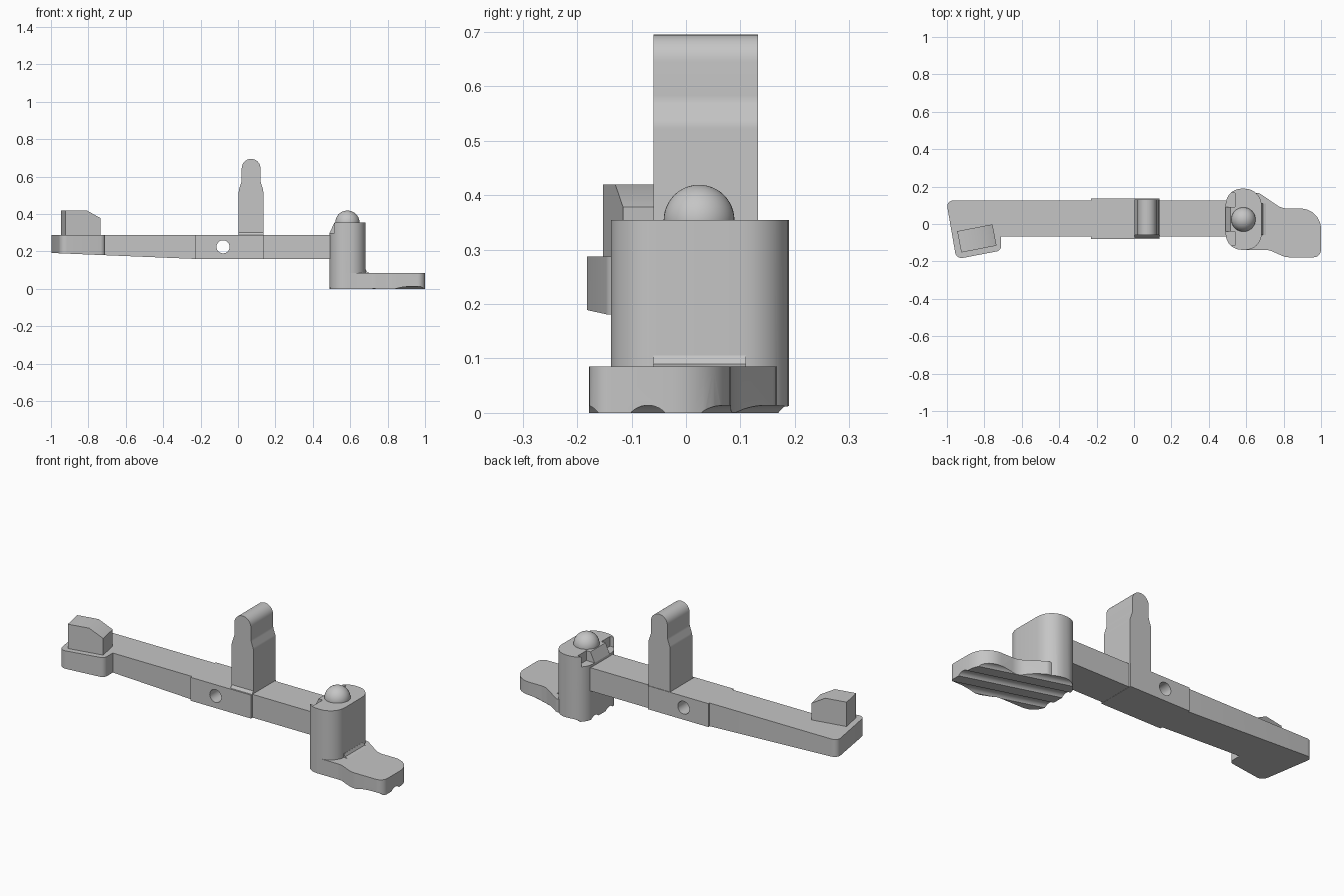
import bpy
import bmesh
from math import radians, tan, sin
from mathutils import Vector, Matrix

cube = bpy.data.objects.get("Cube")
if cube:
    bpy.data.objects.remove(cube, do_unlink=True)

grey = bpy.data.materials.new("plain grey")
grey.use_nodes = True
colour = (0.56, 0.56, 0.56, 1)
grey.diffuse_color = colour
grey.node_tree.nodes["Principled BSDF"].inputs["Base Color"].default_value = colour


def outline(corners):
    """Turn (a, b, radius) corners into a polygon with rounded corners."""
    pts = []
    for i, (a, b, r) in enumerate(corners):
        p = Vector((a, b))
        if r == 0:
            pts.append(p)
            continue
        u = (Vector(corners[i - 1][:2]) - p).normalized()
        v = (Vector(corners[(i + 1) % len(corners)][:2]) - p).normalized()
        half = u.angle(v) / 2
        centre = p + (u + v).normalized() * r / sin(half)
        start, end = [(p + w * r / tan(half) - centre).normalized() for w in (u, v)]
        sweep = start.angle(end)
        for k in range(9):
            t = k / 8 * sweep
            pts.append(centre + (start * sin(sweep - t) + end * sin(t)) * r / sin(sweep))
    return pts


def add_mesh(name, bm):
    bmesh.ops.recalc_face_normals(bm, faces=bm.faces)
    mesh = bpy.data.meshes.new(name)
    bm.to_mesh(mesh)
    bm.free()
    mesh.materials.append(grey)
    ob = bpy.data.objects.new(name, mesh)
    bpy.context.collection.objects.link(ob)
    return ob


def prism(name, corners, lo, hi, axis="z"):
    """Extrude a plan outline along z, or a front outline along y."""
    bm = bmesh.new()
    place = (lambda p: (p.x, p.y, lo)) if axis == "z" else (lambda p: (p.x, lo, p.y))
    face = bm.faces.new([bm.verts.new(place(p)) for p in outline(corners)])
    new = bmesh.ops.extrude_face_region(bm, geom=[face])["geom"]
    shift = Vector((0, 0, hi - lo)) if axis == "z" else Vector((0, hi - lo, 0))
    for v in new:
        if isinstance(v, bmesh.types.BMVert):
            v.co += shift
    return add_mesh(name, bm)


def box(name, x0, x1, y0, y1, z0, z1):
    return prism(name, [(x0, y0, 0), (x1, y0, 0), (x1, y1, 0), (x0, y1, 0)], z0, z1)


def cylinder(name, radius, length, matrix):
    bm = bmesh.new()
    bmesh.ops.create_cone(bm, cap_ends=True, segments=40, radius1=radius,
                          radius2=radius, depth=length, matrix=matrix)
    return add_mesh(name, bm)


def activate(ob):
    bpy.ops.object.select_all(action="DESELECT")
    ob.select_set(True)
    bpy.context.view_layer.objects.active = ob


def boolean(ob, cutter, operation="DIFFERENCE"):
    mod = ob.modifiers.new("cut", "BOOLEAN")
    mod.object, mod.operation, mod.solver = cutter, operation, "EXACT"
    activate(ob)
    bpy.ops.object.modifier_apply(modifier=mod.name)
    bpy.data.objects.remove(cutter, do_unlink=True)


# Long arm with hooked end; the underside rises towards the end
arm = prism("long_arm", [(-1.004, 0.125, 0.03), (-0.95, -0.188, 0.035),
                         (-0.71, -0.142, 0.03), (-0.71, -0.068, 0),
                         (-0.22, -0.068, 0), (-0.22, 0.125, 0)], 0.16, 0.287)
for v in arm.data.vertices:
    if v.co.z < 0.2:
        v.co.z += max(0, -0.23 - v.co.x) * 0.042

# Sloped block on the hooked end
block = prism("end_block", [(-0.096, 0.27, 0), (0.096, 0.27, 0), (0.096, 0.378, 0),
                            (0.02, 0.42, 0), (-0.096, 0.42, 0)], -0.058, 0.058, "y")
block.data.transform(Matrix.Translation((-0.84, -0.077, 0)) @ Matrix.Rotation(radians(11), 4, "Z"))

# Thicker middle section with a cross hole, and the short arm
middle = box("middle_section", -0.23, 0.135, -0.08, 0.135, 0.159, 0.287)
boolean(middle, cylinder("hole_cutter", 0.035, 1,
                         Matrix.Translation((-0.08, 0, 0.225)) @ Matrix.Rotation(radians(90), 4, "X")))
short_arm = box("short_arm", 0.12, 0.53, -0.068, 0.125, 0.16, 0.287)

# Upright post with a round top and a small foot in front
post = prism("post", [(0.004, 0.28, 0), (0.135, 0.28, 0), (0.135, 0.53, 0.05),
                      (0.12, 0.575, 0.05), (0.12, 0.695, 0.0495), (0.02, 0.695, 0.0495),
                      (0.02, 0.575, 0.05), (0.004, 0.53, 0.05)], -0.06, 0.132, "y")
post_foot = box("post_foot", 0.004, 0.135, -0.076, -0.055, 0.28, 0.302)
for v in post_foot.data.vertices:
    if v.co.z > 0.3 and v.co.y < -0.06:
        v.co.y = -0.06

# Tower with a sloped inner edge and two corner notches
tower = prism("tower", [(0.49, -0.138, 0.085), (0.682, -0.138, 0.085),
                        (0.682, 0.189, 0.09), (0.49, 0.189, 0.085)], 0, 0.354)
boolean(tower, prism("slope_cutter", [(0.4, 0.3, 0), (0.49, 0.3, 0), (0.515, 0.354, 0),
                                      (0.515, 0.4, 0), (0.4, 0.4, 0)], -0.3, 0.3, "y"))
for y0, y1 in ((0.09, 0.165), (-0.115, -0.04)):
    boolean(tower, box("notch_cutter", 0.4, 0.54, y0, y1, 0.3, 0.4))

# Toe plate curving out from the tower
toe = prism("toe", [(0.58, -0.138, 0), (0.72, -0.138, 0.1), (0.81, -0.178, 0.1),
                    (1, -0.178, 0.04), (1, 0.083, 0.11), (0.79, 0.083, 0.1),
                    (0.67, 0.165, 0.03), (0.58, 0.17, 0)], 0, 0.085)
boolean(tower, toe, "UNION")

# Slanted grip grooves under the toe and tower
for n in range(-2, 2):
    c = -0.07 + n * 0.125
    turn = Matrix.Rotation(radians(-17), 4, "Z") @ Matrix.Rotation(radians(90), 4, "Y")
    boolean(tower, cylinder("groove_cutter", 0.04, 2,
                            Matrix.Translation((1, c, -0.026)) @ turn))

# Concave fillet between tower and toe
fillet = prism("tower_fillet", [(0.66, 0.08, 0), (0.705, 0.085, 0), (0.69, 0.09, 0),
                                (0.683, 0.105, 0), (0.66, 0.105, 0)], -0.06, 0.11, "y")

# Dome on the tower
bm = bmesh.new()
bmesh.ops.create_uvsphere(bm, u_segments=40, v_segments=24, radius=0.065,
                          matrix=Matrix.Translation((0.585, 0.024, 0.354)))
dome = add_mesh("dome", bm)

for ob in (arm, block, middle, short_arm, post, tower, fillet, dome):
    activate(ob)
    bpy.ops.object.shade_smooth_by_angle(angle=radians(30))
